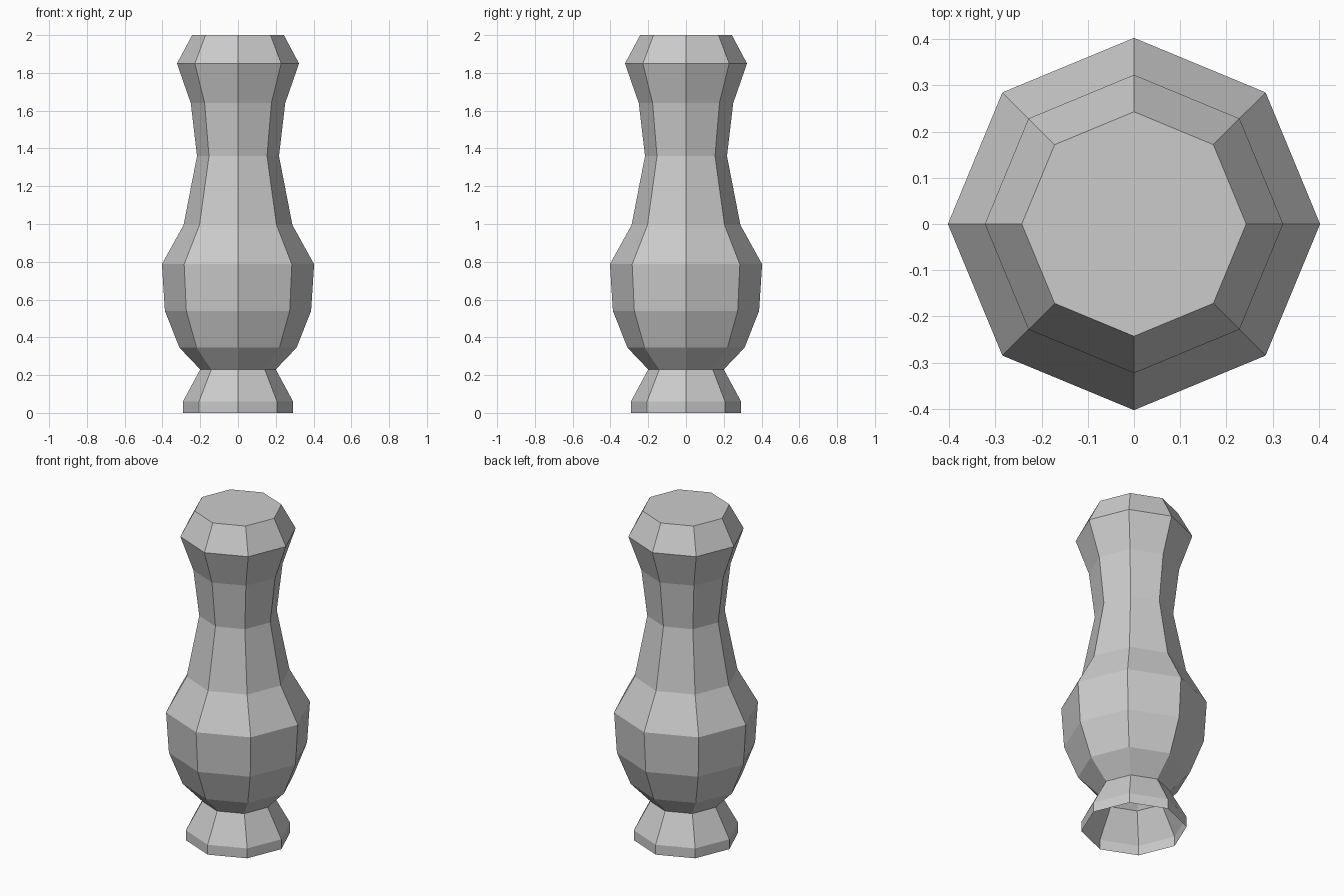
import bpy
import bmesh
from math import tau
from mathutils import Vector

cube = bpy.data.objects.get("Cube")
if cube:
    bpy.data.objects.remove(cube, do_unlink=True)

SIDES = 8

# Single plain grey material
grey = bpy.data.materials.new("plain grey")
grey.use_nodes = True
colour = (0.6, 0.6, 0.6, 1.0)
grey.diffuse_color = colour
grey.node_tree.nodes["Principled BSDF"].inputs["Base Color"].default_value = colour

# Outline of the turned piece as (radius, height), foot to top
profile = [
    (0.292, 0.0), (0.292, 0.06),                 # flared foot
    (0.20, 0.23),                                # pinched ankle
    (0.31, 0.345), (0.387, 0.54), (0.403, 0.787),  # round belly
    (0.288, 0.995), (0.217, 1.36), (0.25, 1.64),   # slim neck
    (0.323, 1.85), (0.243, 2.0),                 # flared head
]


def lathe(name, outline):
    """Turn an outline around z; the foot stays open, the top is closed."""
    bm = bmesh.new()
    verts = [bm.verts.new((r, 0, z)) for r, z in outline]
    edges = [bm.edges.new(pair) for pair in zip(verts, verts[1:])]
    bmesh.ops.spin(bm, geom=verts + edges, cent=Vector(), axis=Vector((0, 0, 1)),
                   angle=tau, steps=SIDES, use_merge=False)
    bmesh.ops.remove_doubles(bm, verts=bm.verts[:], dist=0.001)
    top = outline[-1][1]
    rim = [e for e in bm.edges
           if e.is_boundary and all(v.co.z > top - 0.01 for v in e.verts)]
    bmesh.ops.contextual_create(bm, geom=rim)
    bmesh.ops.recalc_face_normals(bm, faces=bm.faces[:])
    cap = max(bm.faces, key=lambda f: f.calc_center_median().z)
    if cap.normal.z < 0:
        bmesh.ops.reverse_faces(bm, faces=bm.faces[:])
    mesh = bpy.data.meshes.new(name)
    bm.to_mesh(mesh)
    bm.free()
    mesh.materials.append(grey)
    obj = bpy.data.objects.new(name, mesh)
    bpy.context.collection.objects.link(obj)
    return obj


lathe("turned_body", profile)
